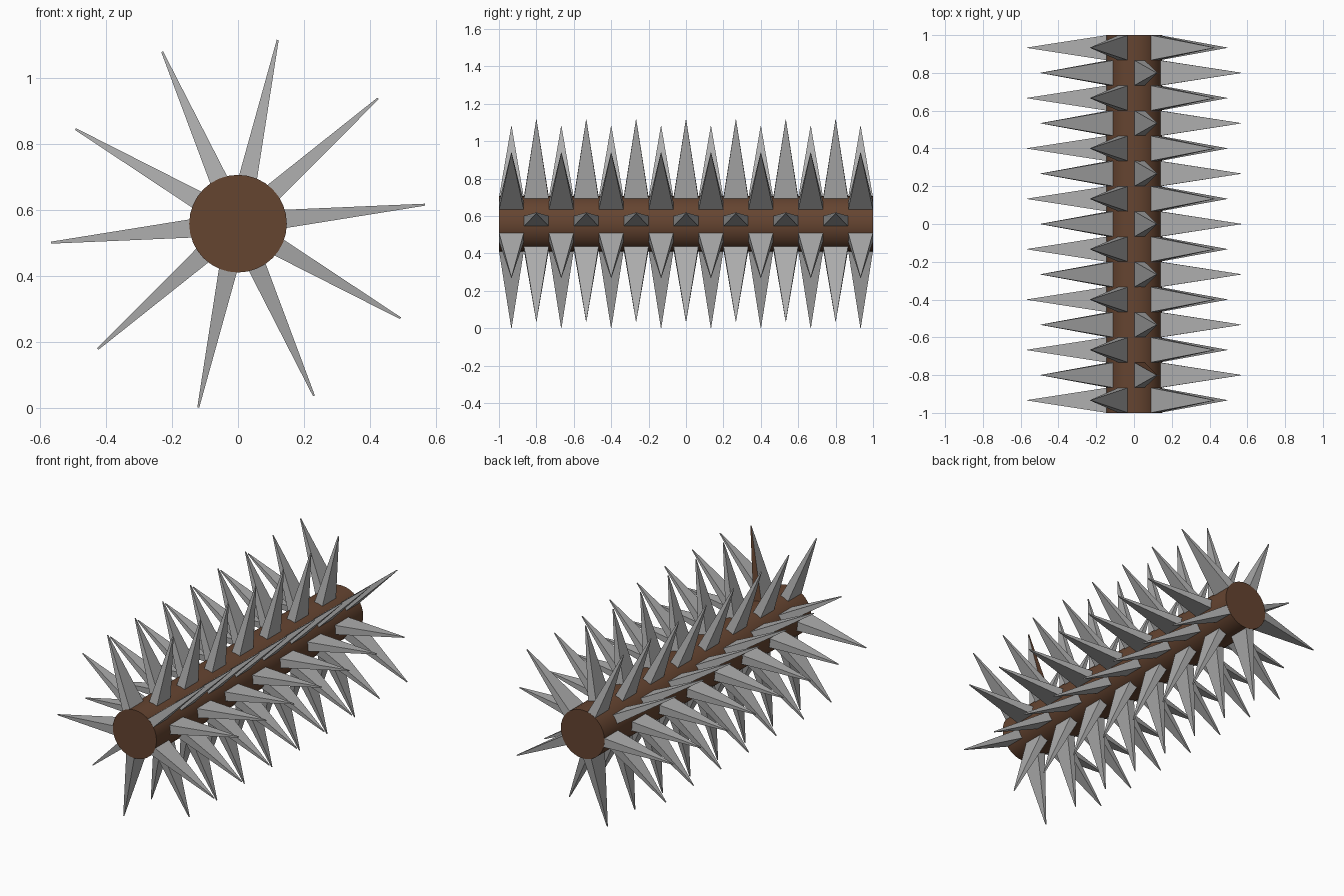
import bpy, bmesh, math
from mathutils import Vector

if "Cube" in bpy.data.objects:
    bpy.data.objects.remove(bpy.data.objects["Cube"])

CZ = 0.558         # height of the roller axis
R_CORE = 0.148     # core radius
R_BASE = 0.14      # where the spikes start
R_TIP = 0.57       # where the spikes end
ROWS = 15
PITCH = 2.0 / ROWS


def material(name, rgb):
    m = bpy.data.materials.new(name)
    m.diffuse_color = (*rgb, 1)
    m.use_nodes = True
    m.node_tree.nodes["Principled BSDF"].inputs["Base Color"].default_value = m.diffuse_color
    return m


brown = material("brown wood", (0.13, 0.058, 0.03))
grey = material("grey metal", (0.42, 0.42, 0.42))

# Core: long cylinder along y
bpy.ops.mesh.primitive_cylinder_add(vertices=32, radius=R_CORE, depth=2,
                                    location=(0, 0, CZ),
                                    rotation=(math.pi / 2, 0, 0))
core = bpy.context.object
core.name = "core"
core.data.materials.append(brown)
bpy.ops.object.shade_smooth_by_angle(angle=math.radians(30))


def add_spike(bm, y, angle, brown_side=False):
    """Flat wedge spike: wide along y, thin around the core."""
    out = Vector((math.cos(angle), 0, math.sin(angle)))
    side = Vector((-math.sin(angle), 0, math.cos(angle)))
    mid = Vector((0, y, CZ))

    def ring(r, half_t, half_w):
        return [bm.verts.new(mid + out * r + side * s * half_t + Vector((0, w * half_w, 0)))
                for s, w in ((-1, -1), (1, -1), (1, 1), (-1, 1))]

    a = ring(R_BASE, 0.028, PITCH / 2)
    b = ring(R_TIP, 0.003, 0.001)
    bm.faces.new(a)
    bm.faces.new(b)
    for i in range(4):
        j = (i + 1) % 4
        f = bm.faces.new((a[i], a[j], b[j], b[i]))
        if brown_side and i == 2:
            f.material_index = 1


# Spikes: rings of five, every other ring turned by half a step
bm = bmesh.new()
for k in range(ROWS):
    y = -1 + PITCH * (k + 0.5)
    start = 41.8 if k % 2 == 0 else 77.8
    for i in range(5):
        # one spike has a single brown side
        add_spike(bm, y, math.radians(start + 72 * i), k == 1 and i == 0)
bmesh.ops.recalc_face_normals(bm, faces=bm.faces)
mesh = bpy.data.meshes.new("spikes")
bm.to_mesh(mesh)
bm.free()
mesh.materials.append(grey)
mesh.materials.append(brown)
spikes = bpy.data.objects.new("spikes", mesh)
bpy.context.collection.objects.link(spikes)
